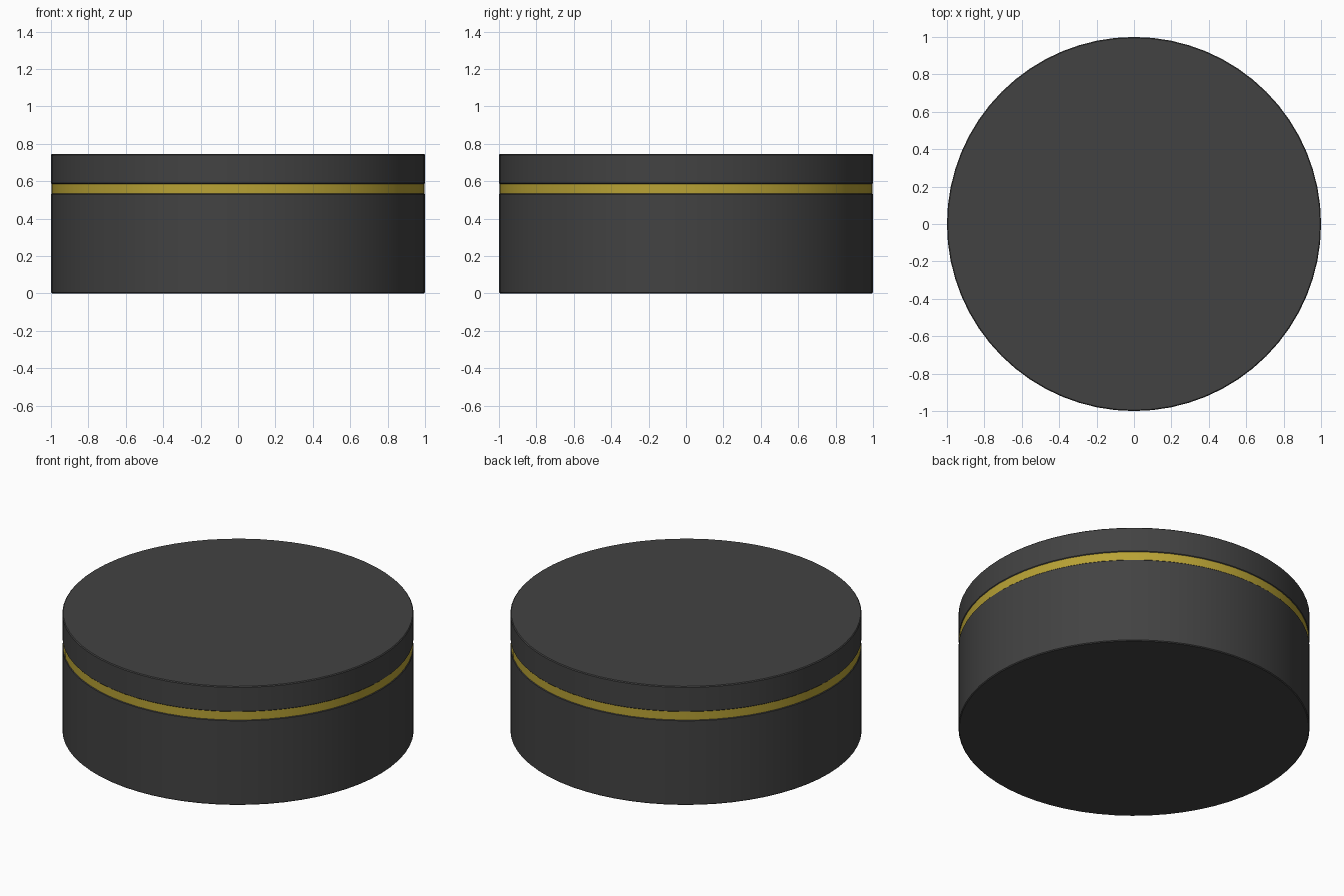
import bpy, bmesh, math

if "Cube" in bpy.data.objects:
    bpy.data.objects.remove(bpy.data.objects["Cube"])

SIDES = 64


def material(name, rgb):
    m = bpy.data.materials.new(name)
    m.diffuse_color = (*rgb, 1)
    m.use_nodes = True
    m.node_tree.nodes["Principled BSDF"].inputs["Base Color"].default_value = m.diffuse_color
    return m


def disc(name, radius, z0, z1, mat, bevel):
    """Closed round slab with softened rims."""
    profile = [(radius - bevel, z0), (radius, z0 + bevel),
               (radius, z1 - bevel), (radius - bevel, z1)]
    bm = bmesh.new()
    rings = [[bm.verts.new((r * math.cos(2 * math.pi * i / SIDES),
                            r * math.sin(2 * math.pi * i / SIDES), z))
              for i in range(SIDES)] for r, z in profile]
    for low, high in zip(rings, rings[1:]):
        for i in range(SIDES):
            j = (i + 1) % SIDES
            bm.faces.new((low[i], low[j], high[j], high[i]))
    bm.faces.new(rings[0][::-1])
    bm.faces.new(rings[-1])
    mesh = bpy.data.meshes.new(name)
    bm.to_mesh(mesh)
    bm.free()
    mesh.materials.append(mat)
    obj = bpy.data.objects.new(name, mesh)
    bpy.context.collection.objects.link(obj)
    bpy.context.view_layer.objects.active = obj
    obj.select_set(True)
    bpy.ops.object.shade_smooth_by_angle(angle=math.radians(30))
    obj.select_set(False)
    return obj


black = material("black_tin", (0.055, 0.055, 0.055))
gold = material("gold_band", (0.48, 0.36, 0.035))

# Container body, gold seam band and lid, stacked
disc("tin_body", 1.0, 0.0, 0.535, black, 0.005)
disc("seam_band", 0.996, 0.53, 0.59, gold, 0.002)
disc("tin_lid", 1.0, 0.585, 0.745, black, 0.005)
